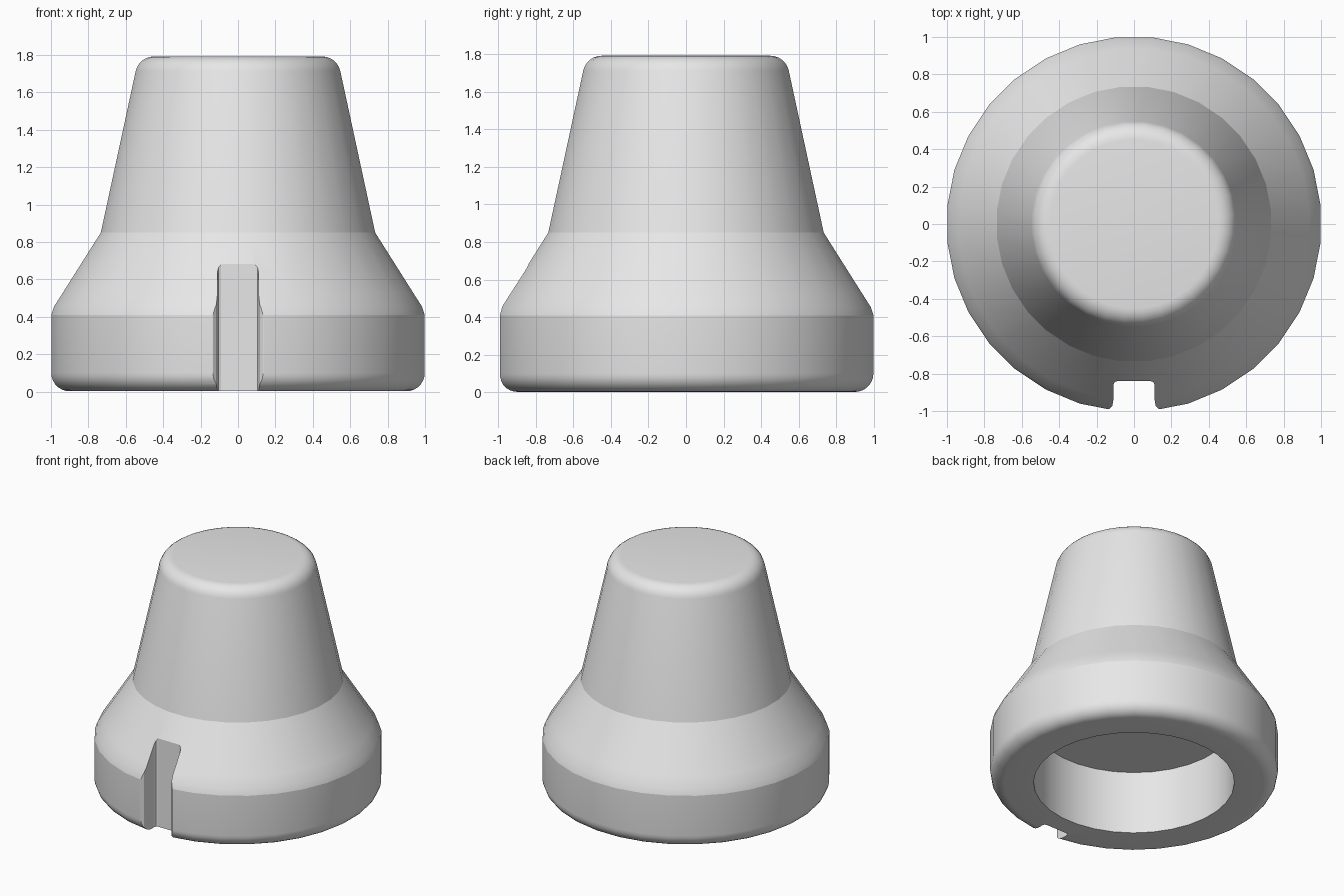
import bpy, bmesh, math

if "Cube" in bpy.data.objects:
    bpy.data.objects.remove(bpy.data.objects["Cube"])

SEGMENTS = 32

grey = bpy.data.materials.new("light grey")
grey.diffuse_color = (0.8, 0.8, 0.8, 1)
grey.use_nodes = True
grey.node_tree.nodes["Principled BSDF"].inputs["Base Color"].default_value = grey.diffuse_color


def make_object(name, bm):
    bmesh.ops.recalc_face_normals(bm, faces=bm.faces[:])
    mesh = bpy.data.meshes.new(name)
    bm.to_mesh(mesh)
    bm.free()
    mesh.materials.append(grey)
    obj = bpy.data.objects.new(name, mesh)
    bpy.context.collection.objects.link(obj)
    return obj


def arc(cx, cz, radius, start, end, steps):
    """Points of a rounded edge, angles in degrees."""
    out = []
    for i in range(steps + 1):
        a = math.radians(start + (end - start) * i / steps)
        out.append((cx + radius * math.cos(a), cz + radius * math.sin(a)))
    return out


def lathe(name, profile):
    """Revolve an open profile and close both ends with flat discs."""
    bm = bmesh.new()
    rings = []
    for r, z in profile:
        ring = []
        for i in range(SEGMENTS):
            a = 2 * math.pi * (i + 0.5) / SEGMENTS
            ring.append(bm.verts.new((r * math.cos(a), r * math.sin(a), z)))
        rings.append(ring)
    for low, high in zip(rings, rings[1:]):
        for i in range(SEGMENTS):
            j = (i + 1) % SEGMENTS
            bm.faces.new((low[i], low[j], high[j], high[i]))
    bm.faces.new(rings[0])
    bm.faces.new(rings[-1])
    return make_object(name, bm)


# Body: socket ceiling and wall, rounded foot, shoulder, tapered neck, rounded top
profile = [(0.70, 0.49), (0.70, 0.005)]
profile += arc(0.905, 0.10, 0.098, -90, 0, 7)
profile += [(1.003, 0.41), (0.988, 0.455), (0.94, 0.53), (0.737, 0.85)]
profile += arc(0.452, 1.692, 0.10, 12, 90, 6)
body = lathe("rubber_foot", profile)

# Slot cutter: plan outline with rounded floor corners and a flared mouth
half = [(0.09, -0.84), (0.104, -0.846), (0.11, -0.86), (0.111, -0.95),
        (0.117, -0.975), (0.133, -0.99), (0.16, -0.995), (0.16, -1.1)]
outline = half + [(-x, y) for x, y in reversed(half)]
bm = bmesh.new()
base = bm.faces.new([bm.verts.new((x, y, -0.1)) for x, y in outline])
top = bmesh.ops.extrude_face_region(bm, geom=[base])["geom"]
bmesh.ops.translate(bm, vec=(0, 0, 1.0),
                    verts=[v for v in top if isinstance(v, bmesh.types.BMVert)])
cutter = make_object("slot_cutter", bm)
cutter.hide_render = True

# Cut the front slot
bpy.context.view_layer.objects.active = body
body.select_set(True)
cut = body.modifiers.new("slot", 'BOOLEAN')
cut.operation = 'DIFFERENCE'
cut.solver = 'EXACT'
cut.object = cutter
bpy.ops.object.modifier_apply(modifier=cut.name)
bpy.data.objects.remove(cutter)

# Smooth the round sides, keep the creases
bpy.ops.object.shade_smooth_by_angle(angle=math.radians(17))
